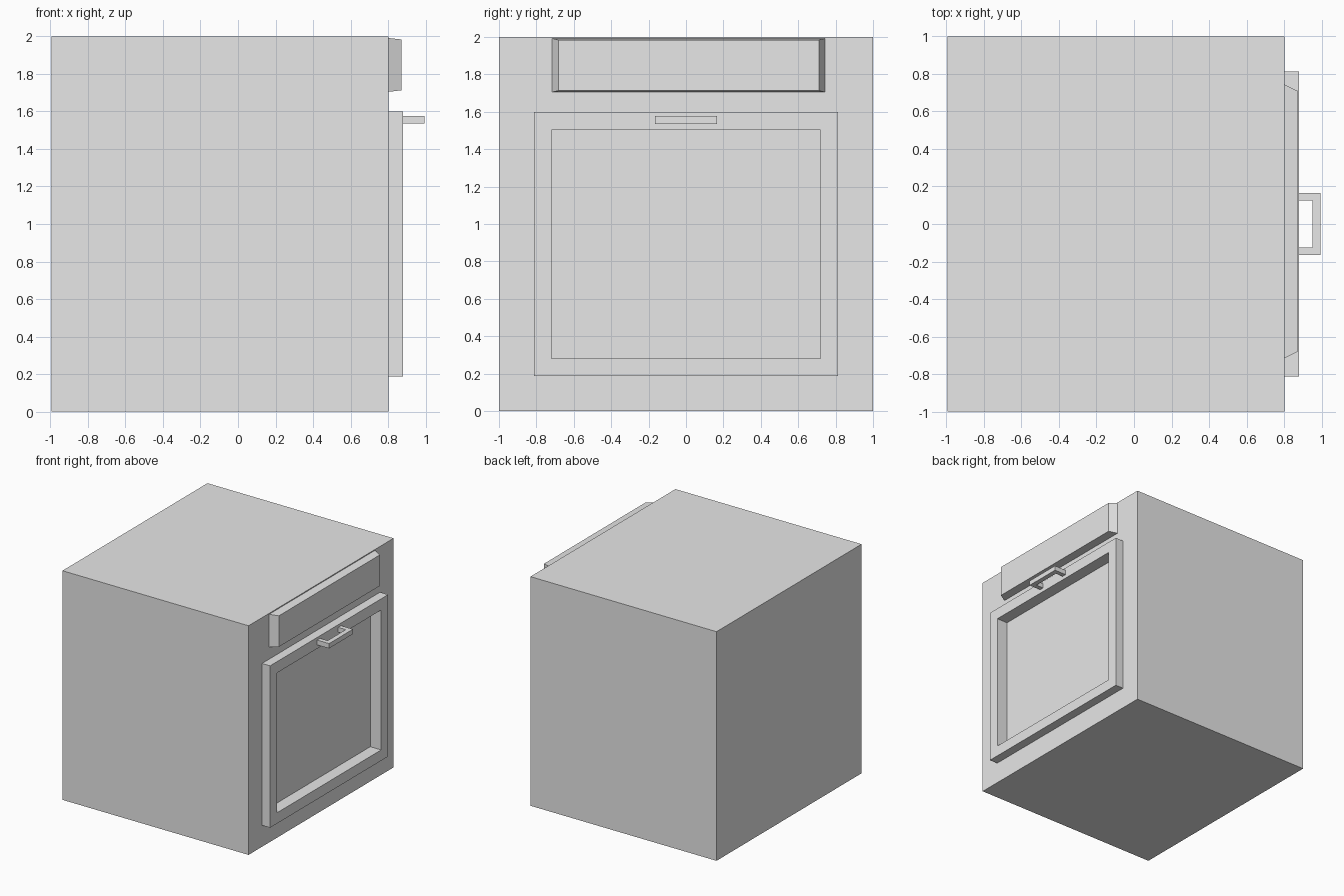
import bpy
import bmesh
from mathutils import Vector

default = bpy.data.objects.get("Cube")
if default:
    bpy.data.objects.remove(default, do_unlink=True)

grey = bpy.data.materials.new("light_grey")
grey.use_nodes = True
colour = (0.8, 0.8, 0.8, 1)
grey.diffuse_color = colour
grey.node_tree.nodes["Principled BSDF"].inputs["Base Color"].default_value = colour

FRONT = 0.802          # plane of the cabinet's door side
DOOR_FRONT = 0.88
WINDOW = ((-0.718, 0.718), (0.281, 1.502))   # y and z range of the opening


def add_box(bm, xs, ys, zs):
    """Add a box spanning the given ranges and return its vertices."""
    verts = bmesh.ops.create_cube(bm, size=1)["verts"]
    for v in verts:
        v.co = Vector([r[0] if c < 0 else r[1] for c, r in zip(v.co, (xs, ys, zs))])
    return verts


def facing(bm, sign):
    bm.normal_update()
    return next(f for f in bm.faces if f.normal.x * sign > 0.9)


def recess(bm, floor_x):
    """Sink the window opening into the +x face and return its floor."""
    face = facing(bm, 1)
    middle = face.calc_center_median()
    bmesh.ops.inset_individual(bm, faces=[face], thickness=0.05)
    for v in face.verts:
        v.co.y = WINDOW[0][v.co.y > middle.y]
        v.co.z = WINDOW[1][v.co.z > middle.z]
    floor = bmesh.ops.extrude_discrete_faces(bm, faces=[face])["faces"][0]
    for v in floor.verts:
        v.co.x = floor_x
    return floor


def finish(bm, name):
    bmesh.ops.recalc_face_normals(bm, faces=bm.faces)
    mesh = bpy.data.meshes.new(name)
    bm.to_mesh(mesh)
    bm.free()
    mesh.materials.append(grey)
    bpy.context.collection.objects.link(bpy.data.objects.new(name, mesh))


# Cabinet with a shallow window recess behind the door
bm = bmesh.new()
add_box(bm, (-0.995, FRONT), (-1, 1), (0, 2))
recess(bm, 0.775)
finish(bm, "cabinet")

# Door frame, open at the window
bm = bmesh.new()
add_box(bm, (FRONT, DOOR_FRONT), (-0.814, 0.814), (0.187, 1.6))
floor = recess(bm, FRONT)
bmesh.ops.delete(bm, geom=[floor, facing(bm, -1)], context="FACES_ONLY")
finish(bm, "door_frame")

# Control panel, tapering towards its face
bm = bmesh.new()
add_box(bm, (FRONT, 0.872), (-0.716, 0.744), (1.705, 1.992))
for v in facing(bm, 1).verts:
    v.co.y += -0.034 if v.co.y > 0 else 0.034
    v.co.z += -0.008 if v.co.z > 1.85 else 0.008
finish(bm, "control_panel")

# Door handle: a U-shaped outline extruded upwards
outline = [(DOOR_FRONT, -0.165), (0.995, -0.165), (0.995, 0.165), (DOOR_FRONT, 0.165),
           (DOOR_FRONT, 0.125), (0.953, 0.125), (0.953, -0.125), (DOOR_FRONT, -0.125)]
bm = bmesh.new()
base = bm.faces.new([bm.verts.new((x, y, 1.535)) for x, y in outline])
top = bmesh.ops.extrude_face_region(bm, geom=[base])["geom"]
for v in top:
    if isinstance(v, bmesh.types.BMVert):
        v.co.z = 1.577
if not base.is_valid or len(bm.faces) < len(outline) + 2:
    bm.faces.new([v for v in bm.verts if v.co.z < 1.55])
finish(bm, "door_handle")
